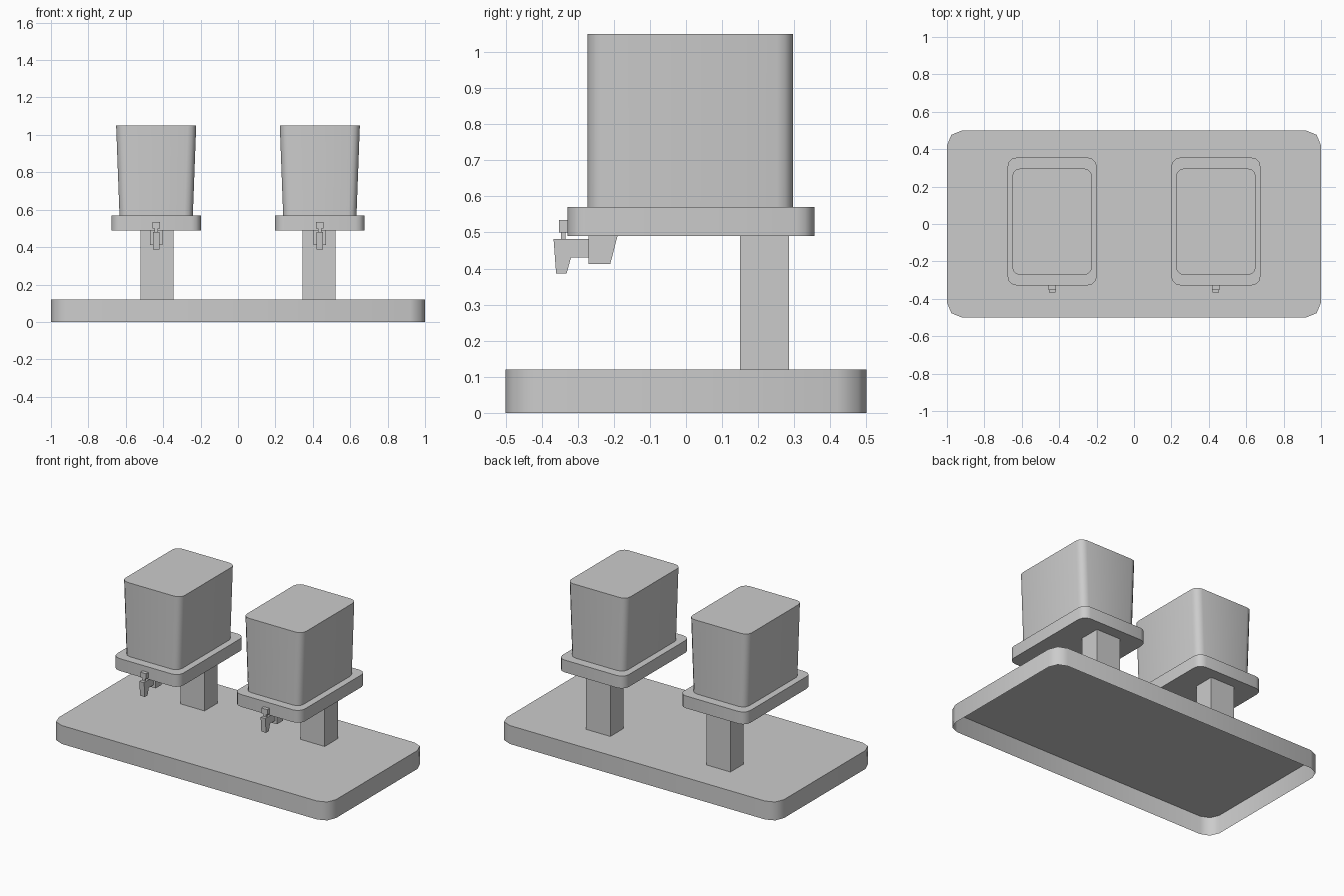
import bpy, bmesh, math

if "Cube" in bpy.data.objects:
    bpy.data.objects.remove(bpy.data.objects["Cube"])

CX = 0.4375  # dispenser centre in x


def finish(name, bm, smooth=False):
    bmesh.ops.recalc_face_normals(bm, faces=bm.faces)
    me = bpy.data.meshes.new(name)
    bm.to_mesh(me)
    bm.free()
    ob = bpy.data.objects.new(name, me)
    bpy.context.collection.objects.link(ob)
    if smooth:
        bpy.ops.object.select_all(action='DESELECT')
        ob.select_set(True)
        bpy.context.view_layer.objects.active = ob
        bpy.ops.object.shade_smooth_by_angle(angle=math.radians(50))
    return ob


def rounded_loop(cx, cy, hx, hy, r, seg):
    pts = []
    for i, (sx, sy) in enumerate([(1, 1), (-1, 1), (-1, -1), (1, -1)]):
        for k in range(seg + 1):
            a = math.pi / 2 * (i + k / seg)
            pts.append((cx + sx * (hx - r) + r * math.cos(a),
                        cy + sy * (hy - r) + r * math.sin(a)))
    return pts


def rounded_box(name, low, high, z0, z1, seg=2, open_bottom=False):
    """Loft between two rounded rectangles (cx, cy, half x, half y, radius)."""
    bm = bmesh.new()
    lo = [bm.verts.new((x, y, z0)) for x, y in rounded_loop(*low, seg)]
    hi = [bm.verts.new((x, y, z1)) for x, y in rounded_loop(*high, seg)]
    n = len(lo)
    for i in range(n):
        j = (i + 1) % n
        bm.faces.new((lo[i], lo[j], hi[j], hi[i]))
    bm.faces.new(hi)
    if not open_bottom:
        bm.faces.new(lo[::-1])
    ob = finish(name, bm, True)
    if open_bottom:  # make sure the shell faces outward
        if max(ob.data.polygons, key=lambda p: p.area).normal.z < 0:
            ob.data.flip_normals()
    return ob


def extrude_x(name, profile, cx, width):
    """Extrude a (y, z) profile along x."""
    bm = bmesh.new()
    a = [bm.verts.new((cx - width / 2, y, z)) for y, z in profile]
    b = [bm.verts.new((cx + width / 2, y, z)) for y, z in profile]
    n = len(a)
    bm.faces.new(a)
    bm.faces.new(b[::-1])
    for i in range(n):
        j = (i + 1) % n
        bm.faces.new((a[i], b[i], b[j], a[j]))
    return finish(name, bm)


def block(name, cx, width, y0, y1, z0, z1):
    return extrude_x(name, [(y0, z0), (y1, z0), (y1, z1), (y0, z1)], cx, width)


# Hollow base, open underneath
slab = (0, 0, 1.0, 0.5, 0.08)
rounded_box("base", slab, slab, 0, 0.12, 2, True)

for side, s in (("left", -1), ("right", 1)):
    cx = s * CX
    # Support post
    block(side + "_post", s * 0.433, 0.174, 0.15, 0.285, 0.12, 0.495)
    # Tray under the container
    tray = (cx, 0.0135, 0.239, 0.342, 0.05)
    rounded_box(side + "_tray", tray, tray, 0.49, 0.57, 3)
    # Tapered container
    rounded_box(side + "_container", (cx, 0.012, 0.196, 0.285, 0.045),
                (cx, 0.012, 0.214, 0.285, 0.045), 0.57, 1.05, 3)
    # Tap: mount, spout, stem and knob
    tx = s * 0.437
    extrude_x(side + "_tap_mount", [(-0.27, 0.412), (-0.21, 0.412),
              (-0.19, 0.49), (-0.27, 0.49)], tx, 0.066)
    extrude_x(side + "_tap_spout", [(-0.367, 0.482), (-0.36, 0.386),
              (-0.331, 0.386), (-0.319, 0.43), (-0.268, 0.43),
              (-0.268, 0.482)], tx, 0.034)
    block(side + "_tap_stem", tx, 0.018, -0.347, -0.334, 0.48, 0.502)
    block(side + "_tap_knob", tx, 0.042, -0.352, -0.329, 0.5, 0.535)
